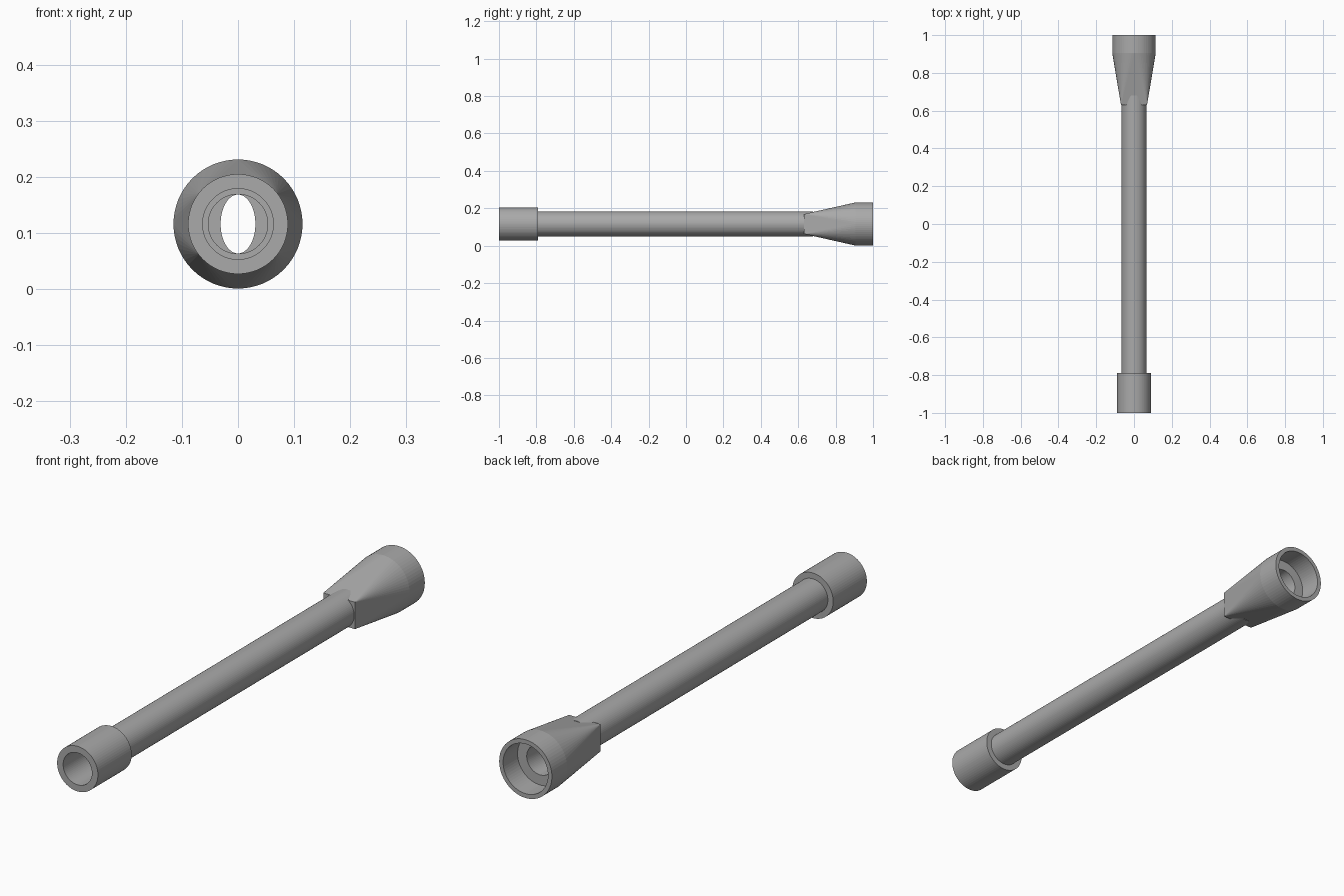
import bpy, bmesh
from math import cos, sin, pi

if "Cube" in bpy.data.objects:
    bpy.data.objects.remove(bpy.data.objects["Cube"])

SIDES = 64
AXIS_Z = 0.116

grey = bpy.data.materials.new("plain grey")
grey.use_nodes = True
colour = (0.4, 0.4, 0.4, 1)
grey.diffuse_color = colour
grey.node_tree.nodes["Principled BSDF"].inputs["Base Color"].default_value = colour


def finish(name, bm):
    """Turn a bmesh into a grey object lying on the pipe axis."""
    bmesh.ops.recalc_face_normals(bm, faces=bm.faces)
    mesh = bpy.data.meshes.new(name)
    bm.to_mesh(mesh)
    bm.free()
    obj = bpy.data.objects.new(name, mesh)
    obj.location.z = AXIS_Z
    obj.data.materials.append(grey)
    bpy.context.collection.objects.link(obj)
    return obj


def ring(bm, y, rx, rz):
    angles = [2 * pi * i / SIDES for i in range(SIDES)]
    return [bm.verts.new((rx * cos(a), y, rz * sin(a))) for a in angles]


def bridge(bm, a, b):
    for i in range(SIDES):
        j = (i + 1) % SIDES
        bm.faces.new((a[i], a[j], b[j], b[i]))


# Hollow tube with a socketed collar at the front, as one closed profile
profile = [(-1, 0.063), (-1, 0.089), (-0.79, 0.089), (-0.79, 0.066),
           (0.68, 0.066), (0.68, 0.053), (-0.8, 0.053), (-0.8, 0.063)]
bm = bmesh.new()
rings = [ring(bm, y, r, r) for y, r in profile]
for k, current in enumerate(rings):
    bridge(bm, current, rings[(k + 1) % len(rings)])
finish("tube_with_collar", bm)

# Flared rear socket: rectangular throat swelling to a round mouth
bm = bmesh.new()
for x in (-0.069, 0.069):
    for z in (-0.053, 0.053):
        bm.verts.new((x, 0.63, z))
for y in (0.905, 1):
    ring(bm, y, 0.115, 0.115)
bmesh.ops.convex_hull(bm, input=bm.verts)
bmesh.ops.dissolve_limit(bm, angle_limit=0.001, verts=bm.verts, edges=bm.edges)
flare = finish("flared_socket", bm)

# Bore of the flare: oval throat, tapering passage, stepped mouth
bm = bmesh.new()
bore = [(0.6, 0.031, 0.0525), (0.63, 0.031, 0.0525), (0.91, 0.058, 0.058),
        (0.91, 0.098, 0.098), (1.05, 0.098, 0.098)]
rings = [ring(bm, *step) for step in bore]
for a, b in zip(rings, rings[1:]):
    bridge(bm, a, b)
bm.faces.new(rings[0])
bm.faces.new(rings[-1])
cutter = finish("bore_cutter", bm)
cutter.hide_render = True
cutter.hide_viewport = True
cutter.display_type = 'WIRE'

cut = flare.modifiers.new("bore", 'BOOLEAN')
cut.operation = 'DIFFERENCE'
cut.solver = 'EXACT'
cut.object = cutter
